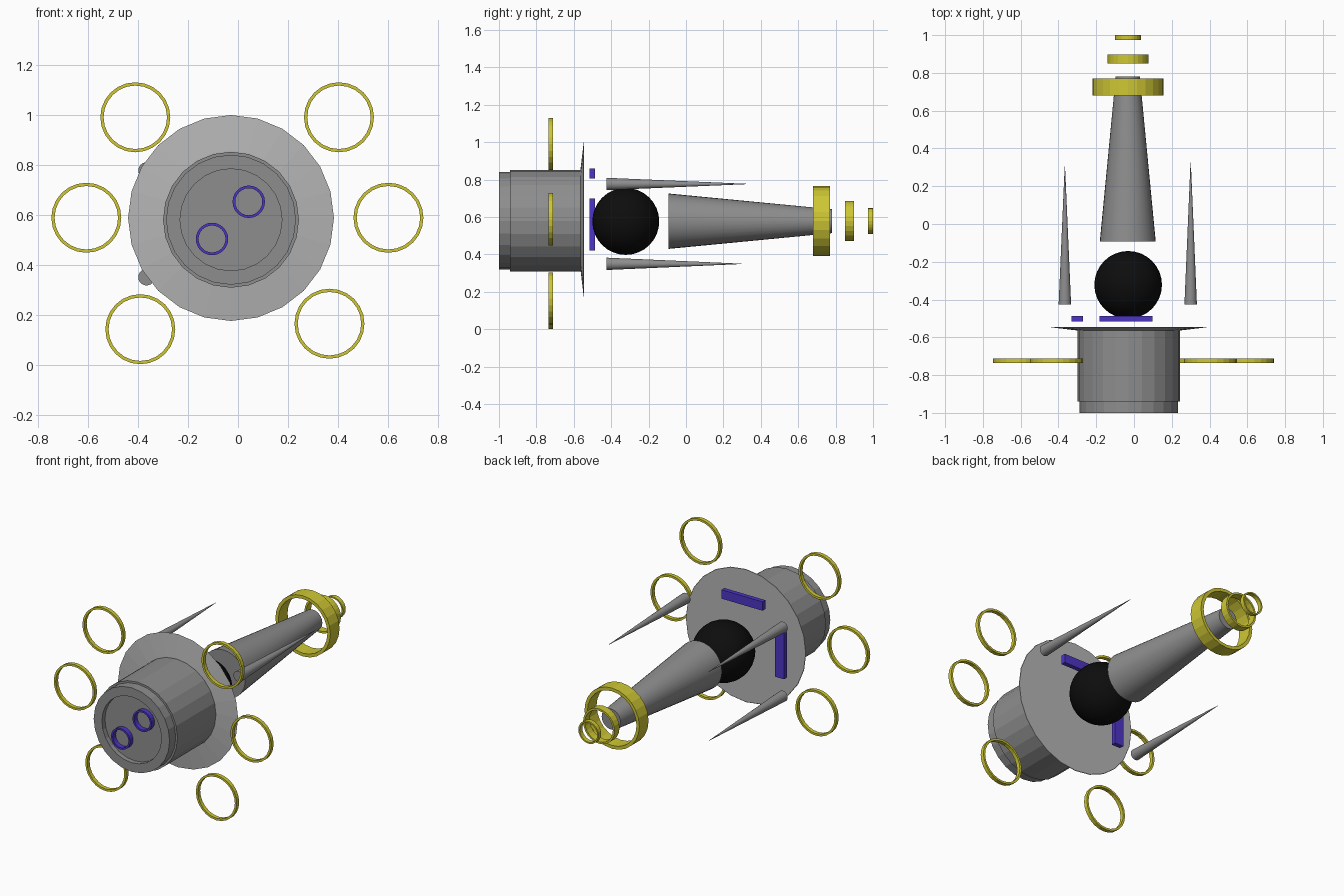
import bpy, bmesh, math
from mathutils import Matrix

if "Cube" in bpy.data.objects:
    bpy.data.objects.remove(bpy.data.objects["Cube"])


def mat(name, rgb):
    m = bpy.data.materials.new(name)
    m.diffuse_color = (*rgb, 1)
    m.use_nodes = True
    m.node_tree.nodes["Principled BSDF"].inputs["Base Color"].default_value = m.diffuse_color
    return m


GREY = mat("grey", (0.27, 0.27, 0.27))
LIGHT = mat("light_grey", (0.46, 0.46, 0.46))
YELLOW = mat("yellow", (0.62, 0.57, 0.035))
PURPLE = mat("purple", (0.075, 0.035, 0.56))
BLACK = mat("black", (0.004, 0.004, 0.004))


def finish(bm, name, material, smooth=False):
    bmesh.ops.recalc_face_normals(bm, faces=bm.faces)
    me = bpy.data.meshes.new(name)
    bm.to_mesh(me)
    bm.free()
    ob = bpy.data.objects.new(name, me)
    bpy.context.collection.objects.link(ob)
    me.materials.append(material)
    if smooth:
        bpy.ops.object.select_all(action='DESELECT')
        ob.select_set(True)
        bpy.context.view_layer.objects.active = ob
        bpy.ops.object.shade_smooth_by_angle(angle=math.radians(35))
    return ob


def lathe(name, material, cx, cz, profile, n=24, closed=False, smooth=False):
    """Turn a (radius, y) profile about an axis parallel to y."""
    bm = bmesh.new()
    rows = []
    for r, y in profile:
        rows.append([bm.verts.new((cx + r * math.cos(2 * math.pi * i / n), y,
                                   cz + r * math.sin(2 * math.pi * i / n)))
                     for i in range(n)])
    pairs = list(zip(rows, rows[1:]))
    if closed:
        pairs.append((rows[-1], rows[0]))
    else:
        bm.faces.new(rows[0])
        bm.faces.new(rows[-1])
    for a, b in pairs:
        for i in range(n):
            j = (i + 1) % n
            bm.faces.new((a[i], a[j], b[j], b[i]))
    return finish(bm, name, material, smooth)


def ring(name, material, cx, cz, r, wall, y0, y1, n=24):
    lathe(name, material, cx, cz,
          [(r, y0), (r, y1), (r - wall, y1), (r - wall, y0)], n, closed=True)


def box(name, material, lo, hi):
    bm = bmesh.new()
    bmesh.ops.create_cube(bm, size=1)
    for v in bm.verts:
        v.co = [lo[k] + (v.co[k] + 0.5) * (hi[k] - lo[k]) for k in range(3)]
    finish(bm, name, material)


CX, CZ = -0.028, 0.58

# main drum with stepped, recessed front
lathe("drum", GREY, CX, CZ,
      [(0.204, -0.97), (0.204, -1.0), (0.26, -1.0), (0.26, -0.94),
       (0.272, -0.94), (0.272, -0.56)])

# thin dish behind the drum
lathe("dish", LIGHT, CX, 0.587, [(0.27, -0.564), (0.412, -0.547), (0.41, -0.545)])

# small rings on the front face
for i, (x, z) in enumerate([(-0.104, 0.503), (0.043, 0.652)]):
    ring(f"front_ring_{i}", PURPLE, x, z, 0.065, 0.011, -1.0, -0.97)

# bars behind the dish
box("side_bar", PURPLE, (-0.33, -0.515, 0.42), (-0.27, -0.487, 0.70))
box("top_bar", PURPLE, (-0.183, -0.515, 0.805), (0.098, -0.487, 0.86))

# ball
bm = bmesh.new()
bmesh.ops.create_uvsphere(bm, u_segments=32, v_segments=16, radius=0.179,
                          matrix=Matrix.Translation((-0.031, -0.322, 0.577)))
finish(bm, "ball", BLACK, smooth=True)

# long tapered tail
lathe("tail_cone", GREY, -0.033, 0.578, [(0.148, -0.093), (0.064, 0.78)],
      n=32, smooth=True)

# tail rings
for i, (r, wall, y0, y1) in enumerate([(0.188, 0.02, 0.68, 0.77),
                                       (0.108, 0.012, 0.85, 0.898),
                                       (0.069, 0.009, 0.973, 1.0)]):
    ring(f"tail_ring_{i}", YELLOW, -0.032, 0.579, r, wall, y0, y1)

# spikes
for i, (x, z, tip) in enumerate([(-0.366, 0.777, 0.305), (-0.366, 0.35, 0.298),
                                 (0.30, 0.777, 0.325)]):
    lathe(f"spike_{i}", GREY, x, z, [(0.033, -0.425), (0.001, tip)],
          n=24, smooth=True)

# hoops around the drum
for i, (x, z) in enumerate([(-0.411, 0.99), (0.404, 0.99), (-0.607, 0.588),
                            (0.602, 0.588), (-0.391, 0.142), (0.366, 0.164)]):
    ring(f"hoop_{i}", YELLOW, x, z, 0.14, 0.013, -0.735, -0.711)
